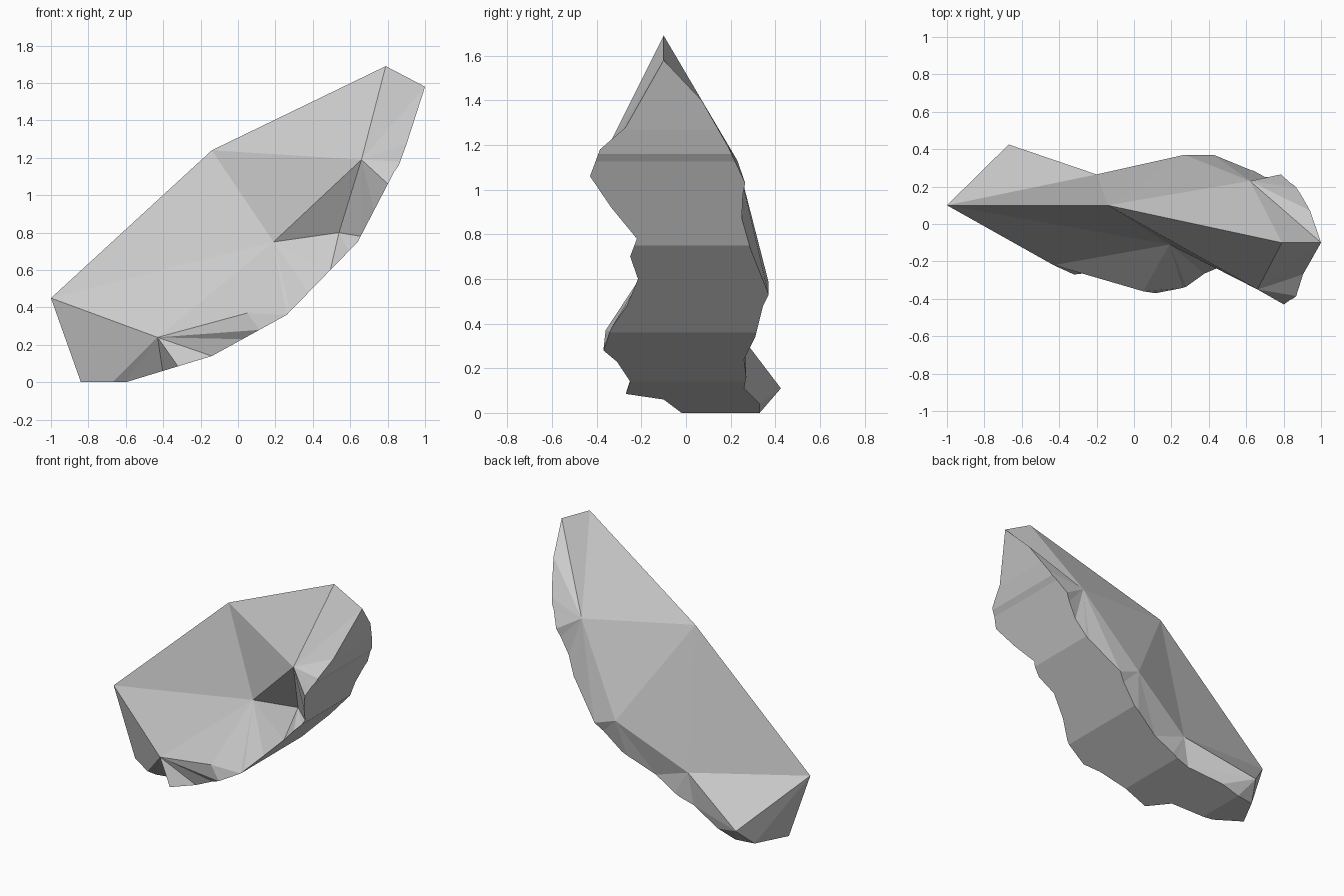
import bpy, bmesh

if "Cube" in bpy.data.objects:
    bpy.data.objects.remove(bpy.data.objects["Cube"])

# Side profile of the stepped underside: (z, x)
PROFILE = [(1.58, 1.0), (1.27, .9), (1.16, .86), (1.125, .835), (.75, .64),
           (.36, .26), (.14, -.14), (0, -.6)]
# Front and back rims of the underside: (z, y)
FRONT = [(1.58, -.1), (1.28, -.27), (1.18, -.385), (1.06, -.43), (.92, -.335),
         (.78, -.22), (.7, -.25), (.6, -.215), (.48, -.265), (.38, -.335),
         (.28, -.37), (.23, -.31), (.14, -.25), (.085, -.27), (.06, -.1), (0, -.02)]
BACK = [(1.58, -.1), (1.4, .07), (1.19, .19), (1.03, .265), (.98, .255),
        (.87, .25), (.73, .29), (.53, .37), (.48, .345), (.34, .31),
        (.28, .28), (.24, .26), (.16, .27), (.11, .26), (.04, .33), (0, .33)]


def interp(table, z):
    for (z0, a), (z1, b) in zip(table, table[1:]):
        if z0 >= z >= z1:
            return a + (b - a) * (z0 - z) / (z0 - z1)


def rim(table, top, bottom):
    """Rim points between two heights, including every profile step."""
    zs = {z for z, _ in table} | {z for z, _ in PROFILE}
    return [(interp(PROFILE, z), interp(table, z), z)
            for z in sorted(zs, reverse=True) if top >= z >= bottom]


bm = bmesh.new()


def face(*pts):
    bm.faces.new([bm.verts.new(p) for p in pts])


def fan(centre, pts):
    for a, b in zip(pts, pts[1:]):
        face(centre, a, b)


# Ridge corners
left, mid, peak = (-1, .1, .45), (-.14, .1, 1.24), (.79, -.1, 1.69)
# Chipped corners on the front
f_up, f_notch, f_in = (.66, -.35, 1.19), (.54, -.13, .8), (.19, -.11, .75)
f_low, f_left = (.05, -.36, .37), (-.43, -.22, .24)
# Chipped corners on the back
b_up, b_mid, b_low, b_left = (.62, .23, 1.13), (.27, .37, .585), (-.2, .265, .32), (-.67, .425, .11)
# Foot corners
foot_l, foot_f, foot_b = (-.84, .1, 0), (-.67, -.01, 0), (-.73, .31, 0)

# Stepped underside, one flat face per step
for (z0, _), (z1, _) in zip(PROFILE, PROFILE[1:]):
    face(*rim(FRONT, z0, z1), *reversed(rim(BACK, z0, z1)))

# Front facets
fan(f_up, [peak] + rim(FRONT, 1.58, .78) + [f_notch])
fan(f_notch, rim(FRONT, .78, .6) + [f_in])
fan(f_in, rim(FRONT, .6, .36) + [f_low])
fan(f_low, rim(FRONT, .36, .28))
fan(f_left, [f_low] + rim(FRONT, .28, 0) + [foot_f])
fan(f_in, [f_low, f_left, left, mid, f_up, f_notch])
face(mid, peak, f_up)
face(left, f_left, foot_f, foot_l)

# Back facets
fan(b_up, [mid, peak] + rim(BACK, 1.58, .53) + [b_mid])
fan(b_mid, rim(BACK, .53, .24) + [b_low])
fan(b_low, rim(BACK, .24, .11) + [b_left])
fan(b_left, rim(BACK, .11, 0) + [foot_b])
fan(mid, [b_up, b_mid, b_low, left])
face(left, b_low, b_left)
fan(left, [b_left, foot_b, foot_l])

# Flat foot
face(foot_l, foot_f, (-.6, -.02, 0), (-.6, .33, 0), foot_b)

bmesh.ops.remove_doubles(bm, verts=bm.verts, dist=.0005)
bmesh.ops.recalc_face_normals(bm, faces=bm.faces)
mesh = bpy.data.meshes.new("rock_shard")
bm.to_mesh(mesh)
bm.free()
bpy.context.collection.objects.link(bpy.data.objects.new("rock_shard", mesh))
